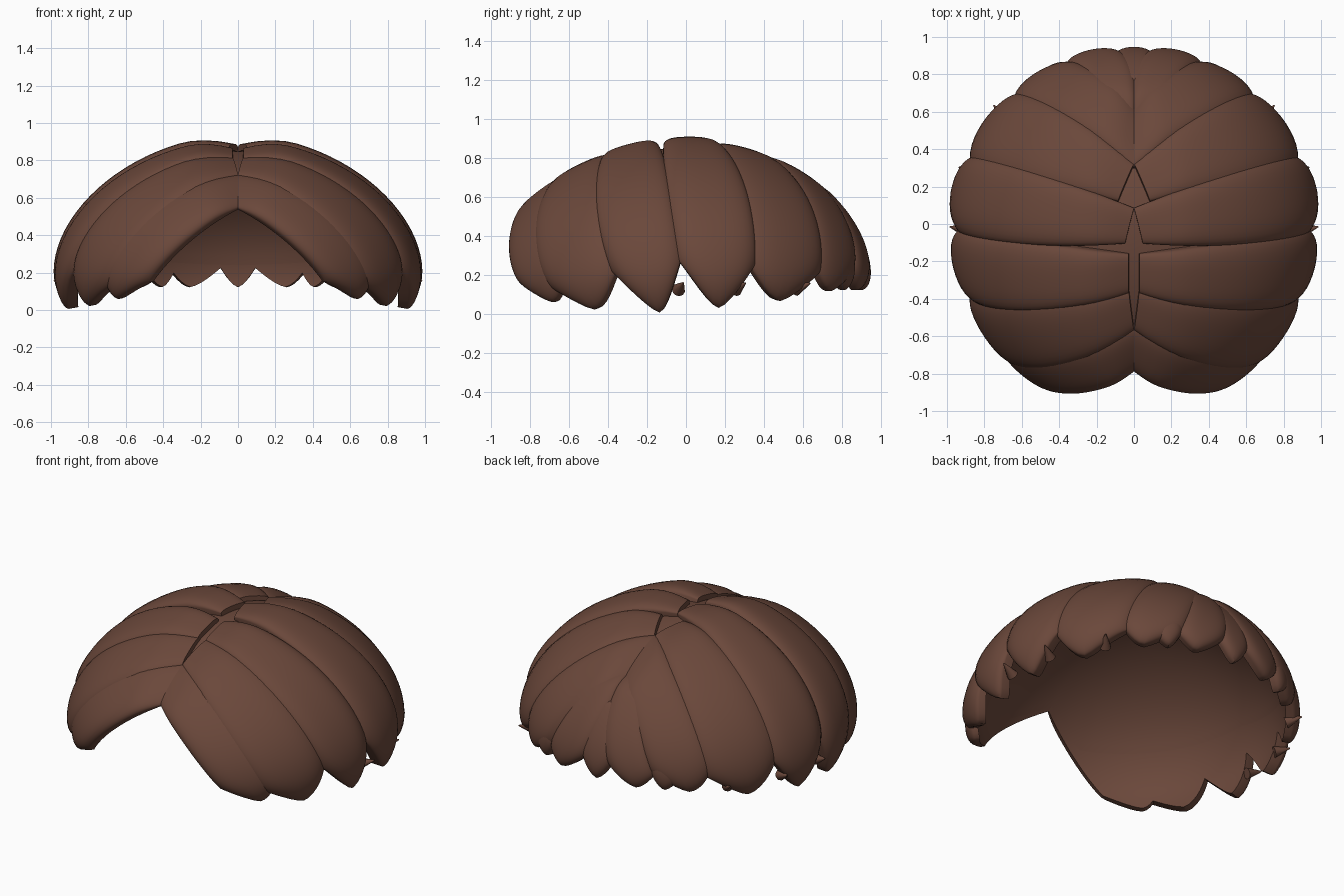
import bpy, bmesh, math
from mathutils import Vector

if "Cube" in bpy.data.objects:
    bpy.data.objects.remove(bpy.data.objects["Cube"])

CENTRE_Z = 0.17
WIDE, FRONT, BACK, HIGH = 0.965, 1.03, 0.955, 0.74
POWER = 1.86
INNER = 0.925

brown = bpy.data.materials.new("hair_brown")
brown.use_nodes = True
colour = (0.145, 0.064, 0.043, 1)
brown.diffuse_color = colour
brown.node_tree.nodes["Principled BSDF"].inputs["Base Color"].default_value = colour


def depth_radius(y):
    return FRONT if y < 0 else BACK


def partner(s):
    """Other coordinate of the dome's profile curve."""
    return max(0.0, 1 - abs(s) ** POWER) ** (1 / POWER)


def top(x, y):
    """Direction to a point on the upper dome, given in plan."""
    a, b = x / WIDE, y / depth_radius(y)
    return Vector((a, b, partner(math.hypot(a, b))))


def rim(azimuth, z):
    """Direction to a point near the rim; azimuth runs from the front."""
    s = (z - CENTRE_Z) / HIGH
    c, a = partner(s), math.radians(azimuth)
    return Vector((c * math.sin(a), -c * math.cos(a), s))


def on_dome(d, scale):
    size = (math.hypot(d.x, d.y) ** POWER + abs(d.z) ** POWER) ** (1 / POWER)
    d = d * (scale / size)
    return Vector((d.x * WIDE, d.y * depth_radius(d.y), CENTRE_Z + d.z * HIGH))


def along(pts, u):
    """Smooth curve through root, middle and end."""
    a, b, c = pts
    return a * (2 * (u - .5) * (u - 1)) + b * (4 * u * (1 - u)) + c * (2 * u * (u - .5))


def finish(name, bm):
    bmesh.ops.recalc_face_normals(bm, faces=bm.faces)
    me = bpy.data.meshes.new(name)
    bm.to_mesh(me)
    bm.free()
    ob = bpy.data.objects.new(name, me)
    bpy.context.collection.objects.link(ob)
    me.materials.append(brown)
    bpy.ops.object.select_all(action='DESELECT')
    ob.select_set(True)
    bpy.context.view_layer.objects.active = ob
    bpy.ops.object.shade_smooth_by_angle(angle=math.radians(40))


def lock(name, edge_a, edge_b, lift, side=1, tip=0.13, bulge=0.055, nu=28, nv=18):
    """Closed, bulging strand between two edge curves on the dome."""
    bm = bmesh.new()
    outer, inner = [], []
    for i in range(nu + 1):
        row_o, row_i = [], []
        for j in range(nv + 1):
            v = 0.5 - 0.5 * math.cos(math.pi * j / nv)
            s = abs(2 * v - 1)
            t = math.sin(0.5 * math.pi * i / nu)
            u = t * (1 - tip * s ** 1.5)
            d = along(edge_a, u).lerp(along(edge_b, u), v)
            d.x *= side
            puff = math.sqrt(max(0, 1 - s ** 4)) * math.sqrt(max(0, 1 - t ** 14))
            # the root sinks into the parting
            root = 0.4 + 0.6 * math.sin(0.5 * math.pi * min(1, u / 0.22))
            row_o.append(bm.verts.new(on_dome(d, INNER + (lift + bulge * puff - INNER) * root)))
            row_i.append(bm.verts.new(on_dome(d, INNER)))
        outer.append(row_o)
        inner.append(row_i)
    for i in range(nu):
        for j in range(nv):
            for g in (outer, inner):
                bm.faces.new((g[i][j], g[i + 1][j], g[i + 1][j + 1], g[i][j + 1]))
    # side walls around the border
    border = [(i, 0) for i in range(nu)] + [(nu, j) for j in range(nv)]
    border += [(i, nv) for i in range(nu, 0, -1)] + [(0, j) for j in range(nv, 0, -1)]
    for (i, j), (k, l) in zip(border, border[1:] + border[:1]):
        bm.faces.new((outer[i][j], outer[k][l], inner[k][l], inner[i][j]))
    finish(name, bm)


# Paired strands: front edge, back edge, lift
strands = {
    "front_lock": ((top(0, -.84), rim(19, .36), rim(35, .06)),
                   (top(0, -.58), top(.52, -.68), rim(55, .05)), .95),
    "temple_lock": ((top(0, -.60), top(.5, -.79), rim(49, .02)),
                    (top(.03, -.37), top(.6, -.40), rim(73, .02)), .965),
    "side_front_lock": ((top(.03, -.39), top(.58, -.47), rim(73, .005)),
                        (top(.03, -.17), top(.55, -.10), rim(91, .005)), .98),
    "side_back_lock": ((top(.05, -.11), top(.6, -.11), rim(90, .03)),
                       (top(.0, .09), top(.6, .30), rim(111, .03)), .985),
    "rear_side_lock": ((top(.09, .13), top(.55, .22), rim(108, .05)),
                       (top(0, .34), top(.48, .67), rim(136, .08)), .967),
    "rear_lock": ((top(0, .32), top(.42, .58), rim(132, .1)),
                  (top(0, .68), top(.22, .84), rim(156, .13)), .962),
    "nape_inner_lock": ((top(.16, .62), top(.3, .83), rim(154, .12)),
                        (top(0, .62), top(0, .84), rim(173, .12)), .958),
    "nape_outer_lock": ((top(.38, .6), rim(145, .45), rim(146, .12)),
                        (top(.22, .7), rim(158, .45), rim(160, .12)), .955),
}
for name, (a, b, lift) in strands.items():
    for label, side in (("left", 1), ("right", -1)):
        lock(f"{name}_{label}", a, b, lift, side, tip=0.16 if "nape" in name else 0.14)

# Centre strand at the nape
lock("nape_centre_lock", (top(.08, .75), rim(173, .45), rim(172, .12)),
     (top(-.08, .75), rim(187, .45), rim(188, .12)), .945, tip=0.2)

# Inner lining closing the partings, cut away in a V at the front
bm = bmesh.new()
count, rings = 72, 20
lining = INNER - .003
crown = bm.verts.new(on_dome(Vector((0, 0, 1)), lining))
previous = None
for r in range(1, rings + 1):
    ring = []
    for k in range(count):
        az = 360 * k / count
        a = math.radians(az)
        limit = min(70 + 14 * max(0, -math.cos(a)), 54 + 0.8 * min(az, 360 - az))
        th = math.radians(limit * r / rings)
        d = Vector((math.sin(th) * math.sin(a), -math.sin(th) * math.cos(a), math.cos(th)))
        ring.append(bm.verts.new(on_dome(d, lining)))
    for k in range(count):
        n = (k + 1) % count
        if previous:
            bm.faces.new((previous[k], ring[k], ring[n], previous[n]))
        else:
            bm.faces.new((crown, ring[k], ring[n]))
    previous = ring
finish("inner_lining", bm)

# Small stray flicks beside the side tips
for az in (88.5, 107.5, 130):
    for label, side in (("left", 1), ("right", -1)):
        bm = bmesh.new()
        bmesh.ops.create_cone(bm, cap_ends=True, segments=10, radius1=.035, radius2=.004, depth=.1)
        d = rim(az, .14)
        d.x *= side
        turn = Vector((d.x, d.y + .3, .4)).to_track_quat('Z', 'Y')
        for v in bm.verts:
            v.co = turn @ v.co + on_dome(d, .975)
        finish(f"stray_flick_{label}", bm)
